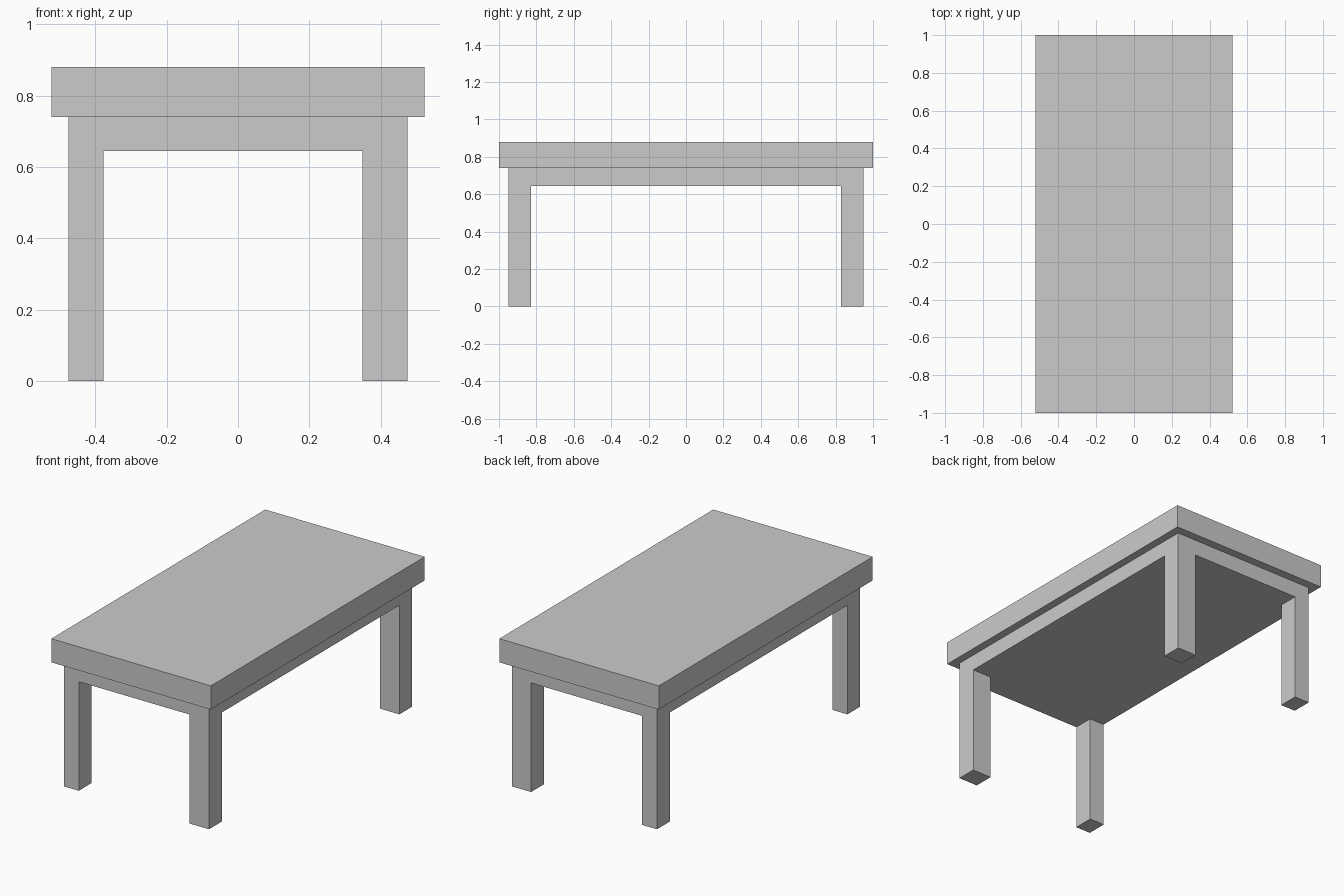
import bpy, bmesh

if "Cube" in bpy.data.objects:
    bpy.data.objects.remove(bpy.data.objects["Cube"])

TOP_Z, TOP_BOTTOM, APRON_BOTTOM = 0.88, 0.74, 0.645


def finish(bm, name):
    bmesh.ops.recalc_face_normals(bm, faces=bm.faces)
    mesh = bpy.data.meshes.new(name)
    bm.to_mesh(mesh)
    bm.free()
    obj = bpy.data.objects.new(name, mesh)
    bpy.context.collection.objects.link(obj)
    return obj


def extrude_down(bm, faces, z):
    """Extrude faces, moving the new end to height z; returns the end faces."""
    new = bmesh.ops.extrude_face_region(bm, geom=faces)["geom"]
    bmesh.ops.delete(bm, geom=faces, context="FACES_ONLY")
    for v in new:
        if isinstance(v, bmesh.types.BMVert):
            v.co.z = z
    return [f for f in new if isinstance(f, bmesh.types.BMFace)]


# Tabletop: plain thick slab
bm = bmesh.new()
bmesh.ops.create_cube(bm, size=1)
for v in bm.verts:
    v.co.x *= 1.044
    v.co.y *= 2.0
    v.co.z = TOP_Z if v.co.z > 0 else TOP_BOTTOM
finish(bm, "tabletop")

# Apron block and legs: 3 x 3 plan, corner cells extruded to the floor
# (the legs on the right are a little wider than those on the left)
xs = [-0.475, -0.377, 0.349, 0.475]
ys = [-0.95, -0.83, 0.83, 0.95]
bm = bmesh.new()
grid = [[bm.verts.new((x, y, TOP_BOTTOM)) for y in ys] for x in xs]
cells = [bm.faces.new((grid[i][j], grid[i + 1][j], grid[i + 1][j + 1], grid[i][j + 1]))
         for i in range(3) for j in range(3)]
underside = extrude_down(bm, cells, APRON_BOTTOM)
for face in underside:
    c = face.calc_center_median()
    if abs(c.x) > 0.3 and abs(c.y) > 0.8:
        extrude_down(bm, [face], 0.0)
# Merge the flat cells into clean faces
bmesh.ops.dissolve_limit(bm, angle_limit=0.01, verts=bm.verts, edges=bm.edges)
finish(bm, "apron_and_legs")
